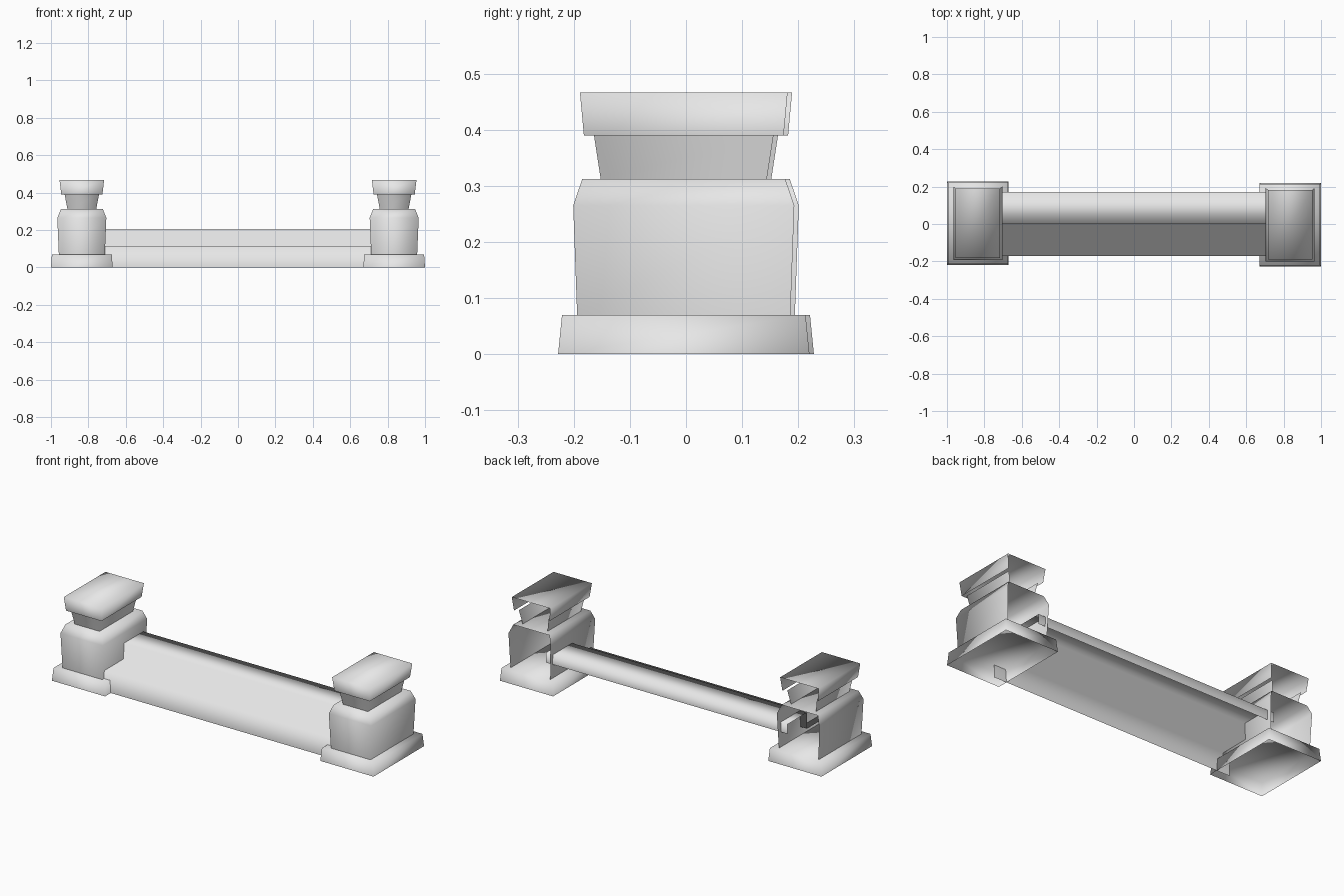
import bpy
import bmesh

default = bpy.data.objects.get("Cube")
if default:
    bpy.data.objects.remove(default, do_unlink=True)

# One stone grey for everything
stone = bpy.data.materials.new("stone_grey")
stone.use_nodes = True
grey = (0.8, 0.8, 0.8, 1)
stone.diffuse_color = grey
stone.node_tree.nodes["Principled BSDF"].inputs["Base Color"].default_value = grey


def finish(name, bm, location=(0, 0, 0)):
    """Turn a bmesh into a fully smooth-shaded object."""
    for face in bm.faces:
        face.smooth = True
    mesh = bpy.data.meshes.new(name)
    bm.to_mesh(mesh)
    bm.free()
    mesh.materials.append(stone)
    obj = bpy.data.objects.new(name, mesh)
    obj.location = location
    bpy.context.collection.objects.link(obj)
    return obj


def tier(name, levels, location, lid=True, open_back=True):
    """Stack rectangles (half width, half depth, height) into a hollow block."""
    bm = bmesh.new()
    rings = [[bm.verts.new(p) for p in
              ((-w, -d, z), (w, -d, z), (w, d, z), (-w, d, z))]
             for w, d, z in levels]
    for low, high in zip(rings, rings[1:]):
        for i in range(4):
            j = (i + 1) % 4
            if open_back and i == 2:
                continue
            bm.faces.new((low[i], low[j], high[j], high[i]))
    if lid:
        bm.faces.new(rings[-1])
    return finish(name, bm, location)


# Two pillars, each with a plinth, shouldered body, neck and flared cap
for side, label in ((1, "left"), (-1, "right")):
    spot = (side * 0.835, -side * 0.004, 0)
    tier(f"{label}_plinth", [(0.165, 0.224, 0), (0.16, 0.217, 0.07)],
         spot, open_back=False)
    tier(f"{label}_body", [(0.123, 0.19, 0.07), (0.131, 0.197, 0.265),
                           (0.112, 0.181, 0.312)], spot)
    tier(f"{label}_neck", [(0.077, 0.148, 0.312), (0.092, 0.16, 0.39)],
         spot, lid=False)
    tier(f"{label}_cap", [(0.11, 0.178, 0.39), (0.119, 0.185, 0.466)], spot)

# Stepped slab between the pillars: front riser, tread, riser, tread, back lip
profile = [(-0.17, 0), (-0.17, 0.115), (0, 0.115), (0, 0.205),
           (0.17, 0.205), (0.17, 0.15)]
bm = bmesh.new()
ends = [[bm.verts.new((x, y, z)) for y, z in profile] for x in (-0.75, 0.75)]
for i in range(len(profile) - 1):
    bm.faces.new((ends[0][i], ends[1][i], ends[1][i + 1], ends[0][i + 1]))
finish("stepped_slab", bm)
